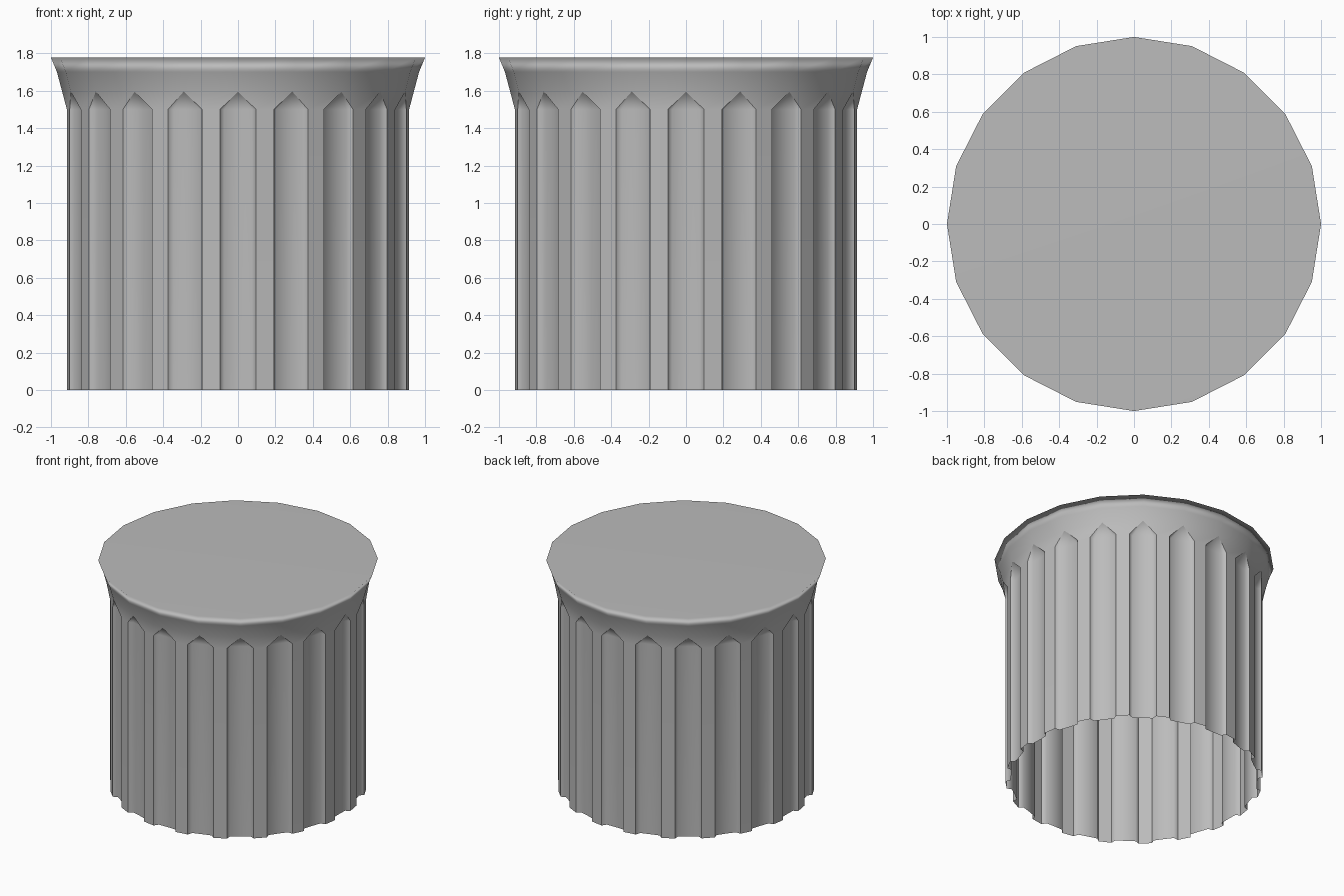
import bpy
import bmesh
from math import sin, cos, radians

# Remove the default cube only
cube = bpy.data.objects.get("Cube")
if cube:
    bpy.data.objects.remove(cube, do_unlink=True)

FLUTES = 20
STEP = 360 / FLUTES
SHAFT_TOP = 1.5

# One flute in plan: (degrees from its centre, radius)
FLUTE = [(-6, 0.92), (-4.8, 0.885), (0, 0.88), (4.8, 0.885), (6, 0.92)]
# Flared cap rings: (radius, height)
FLARE = [(0.94, 1.595), (0.968, 1.70), (1.0, 1.777)]

stone = bpy.data.materials.new("grey stone")
stone.use_nodes = True
grey = (0.5, 0.5, 0.5, 1)
stone.diffuse_color = grey
stone.node_tree.nodes["Principled BSDF"].inputs["Base Color"].default_value = grey

bm = bmesh.new()


def point(degrees, radius, z):
    a = radians(degrees)
    return bm.verts.new((radius * cos(a), radius * sin(a), z))


def fluted_ring(z):
    return [point(k * STEP + a, r, z) for k in range(FLUTES) for a, r in FLUTE]


def bridge(lower, upper):
    n = len(lower)
    for i in range(n):
        j = (i + 1) % n
        bm.faces.new((lower[i], lower[j], upper[j], upper[i]))


# Fluted shaft, open at the bottom
base, top = fluted_ring(0), fluted_ring(SHAFT_TOP)
bridge(base, top)

# Flared cap with a flat lid
rings = [[point(k * STEP, r, z) for k in range(FLUTES)] for r, z in FLARE]
for lower, upper in zip(rings, rings[1:]):
    bridge(lower, upper)
bm.faces.new(rings[-1])

# Pointed flute ends, and the ridges running up into the flare
tips, n = rings[0], len(FLUTE)
for k in range(FLUTES):
    flute = top[k * n:(k + 1) * n]
    for a, b in zip(flute, flute[1:]):
        bm.faces.new((a, b, tips[k]))
    nxt = (k + 1) % FLUTES
    bm.faces.new((flute[-1], top[nxt * n], tips[nxt], tips[k]))

# Smooth faces with crisp flute borders
for face in bm.faces:
    face.smooth = True
for k in range(FLUTES):
    for i in (k * n, k * n + n - 1):
        bm.edges.get((base[i], top[i])).smooth = False
        bm.edges.get((top[i], tips[k])).smooth = False

mesh = bpy.data.meshes.new("fluted_column")
bm.to_mesh(mesh)
bm.free()
mesh.materials.append(stone)
column = bpy.data.objects.new("fluted_column", mesh)
bpy.context.collection.objects.link(column)

# Large faces stay flat while the rim shades softly
weighted = column.modifiers.new("soft_rim", 'WEIGHTED_NORMAL')
weighted.mode = 'FACE_AREA'
weighted.keep_sharp = True
